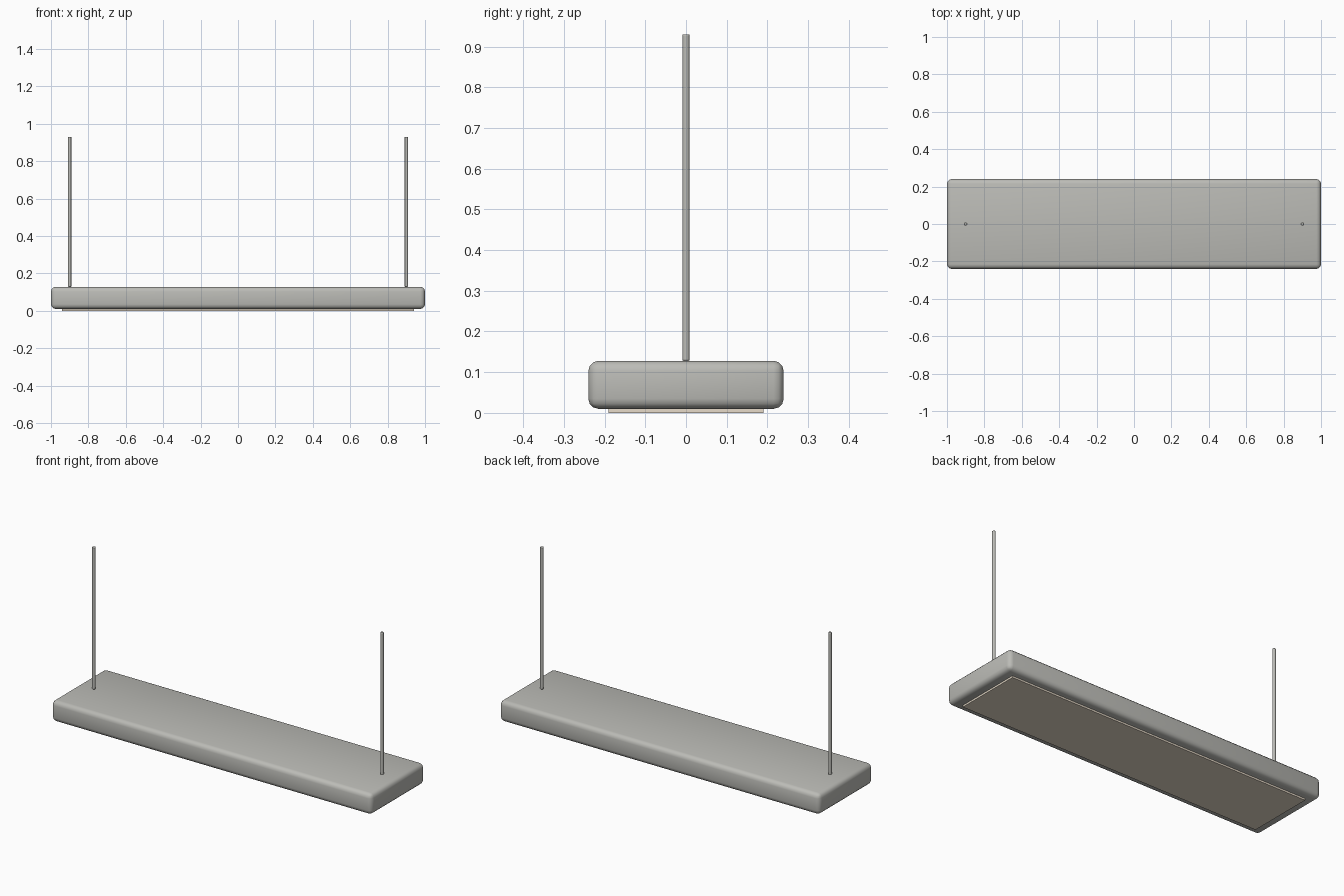
import bpy
import math

default = bpy.data.objects.get("Cube")
if default:
    bpy.data.objects.remove(default, do_unlink=True)


def material(name, rgb):
    mat = bpy.data.materials.new(name)
    mat.use_nodes = True
    color = (*rgb, 1.0)
    mat.diffuse_color = color
    mat.node_tree.nodes["Principled BSDF"].inputs["Base Color"].default_value = color
    return mat


def finish(obj, name, mat, bevel=0.0, segments=1):
    obj.name = name
    obj.data.materials.append(mat)
    if bevel:
        mod = obj.modifiers.new("Rounded edges", "BEVEL")
        mod.width = bevel
        mod.segments = segments
    return obj


def box(name, size, bottom, mat, bevel=0.0, segments=1):
    bpy.ops.mesh.primitive_cube_add(size=1, location=(0, 0, bottom + size[2] / 2))
    obj = bpy.context.object
    obj.scale = size
    bpy.ops.object.transform_apply(location=False, rotation=False, scale=True)
    return finish(obj, name, mat, bevel, segments)


def rod(name, x, bottom, top, radius, mat):
    bpy.ops.mesh.primitive_cylinder_add(vertices=12, radius=radius, depth=top - bottom,
                                        location=(x, 0, (bottom + top) / 2))
    obj = finish(bpy.context.object, name, mat, 0.003, 2)
    bpy.ops.object.shade_smooth_by_angle(angle=math.radians(40))
    return obj


metal = material("brushed grey metal", (0.5, 0.5, 0.47))
diffuser = material("warm diffuser", (0.9, 0.8, 0.66))

# Rounded lamp housing, softly shaded across its broad faces
box("housing", (2.0, 0.48, 0.118), 0.01, metal, 0.025, 3)
bpy.ops.object.shade_smooth()

# Light panel slightly proud of the underside
box("light_panel", (1.88, 0.38, 0.02), 0.0, diffuser)

# Hanging rods, one at each end
for side, x in (("left", 0.9), ("right", -0.9)):
    rod(f"{side}_hanging_rod", x, 0.128, 0.93, 0.009, metal)
